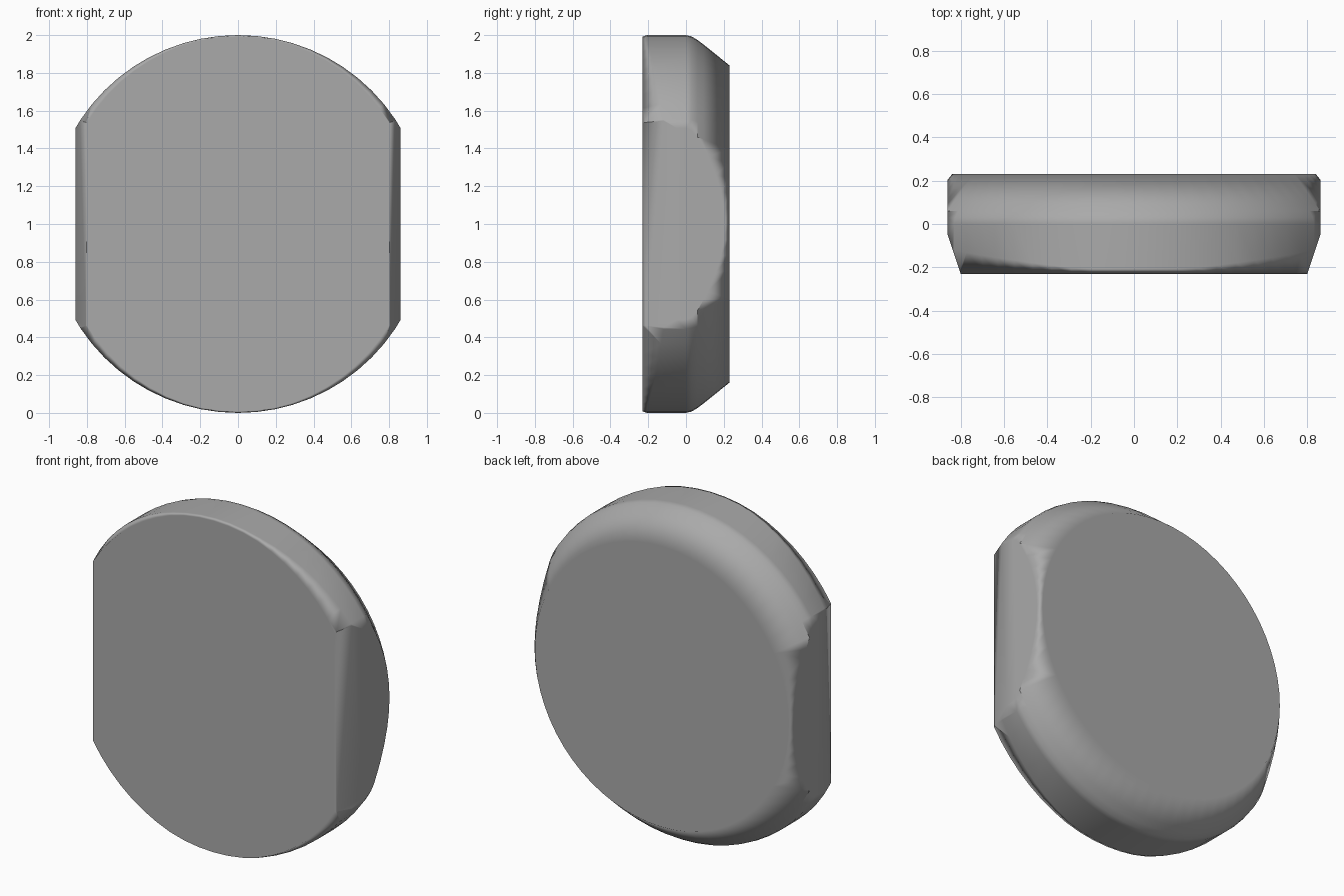
import bpy, bmesh, math
from mathutils import Vector

if "Cube" in bpy.data.objects:
    bpy.data.objects.remove(bpy.data.objects["Cube"])

SEG = 64
CZ = 1.0

def front_inset(a):
    # front chamfer: widest at the corners, fading to almost nothing at top and bottom
    deg = math.degrees(math.asin(min(1, abs(math.sin(a)))))
    t = min(1, max(0, (deg - 32) / 43))
    return 0.038 * (1 - t) + 0.008 * t

bm = bmesh.new()

# Round body: rings from the front face to the back face
rings = []
for k in range(7):
    ring = []
    for i in range(SEG):
        a = 2 * math.pi * i / SEG
        d = front_inset(a)
        r, y = [(1 - d, -0.23), (1, -0.23 + 3 * d), (1, 0.0), (0.993, 0.03),
                (0.975, 0.06), (0.95, 0.093), (0.84, 0.23)][k]
        ring.append(bm.verts.new((r * math.cos(a), y, CZ + r * math.sin(a))))
    rings.append(ring)
for a, b in zip(rings, rings[1:]):
    for i in range(SEG):
        j = (i + 1) % SEG
        bm.faces.new((a[i], a[j], b[j], b[i]))
bm.faces.new(rings[0])
bm.faces.new(rings[-1])

def slice_off(point, normal):
    geom = bm.verts[:] + bm.edges[:] + bm.faces[:]
    cut = bmesh.ops.bisect_plane(bm, geom=geom, plane_co=point, plane_no=normal,
                                 clear_outer=True, dist=1e-5)["geom_cut"]
    edges = [e for e in cut if isinstance(e, bmesh.types.BMEdge) and e.is_boundary]
    bmesh.ops.edgeloop_fill(bm, edges=edges)

# Side flats and their sloped front edges
for s in (1, -1):
    slice_off(Vector((0.86 * s, 0, CZ)), Vector((s, 0, 0)))
    slice_off(Vector((0.86 * s, -0.05, CZ)), Vector((0.18 * s, -0.06, 0)).normalized())

bmesh.ops.recalc_face_normals(bm, faces=bm.faces[:])
for f in bm.faces:
    f.smooth = True
mesh = bpy.data.meshes.new("flat_sided_disc")
bm.to_mesh(mesh)
bm.free()
disc = bpy.data.objects.new("flat_sided_disc", mesh)
bpy.context.collection.objects.link(disc)

# Soft edges: the large flat faces keep their own shading
disc.modifiers.new("face_weighting", 'WEIGHTED_NORMAL').weight = 80

# Dark grey surface
grey = bpy.data.materials.new("dark_grey")
grey.diffuse_color = (0.4, 0.4, 0.4, 1)
grey.use_nodes = True
grey.node_tree.nodes["Principled BSDF"].inputs["Base Color"].default_value = grey.diffuse_color
mesh.materials.append(grey)
